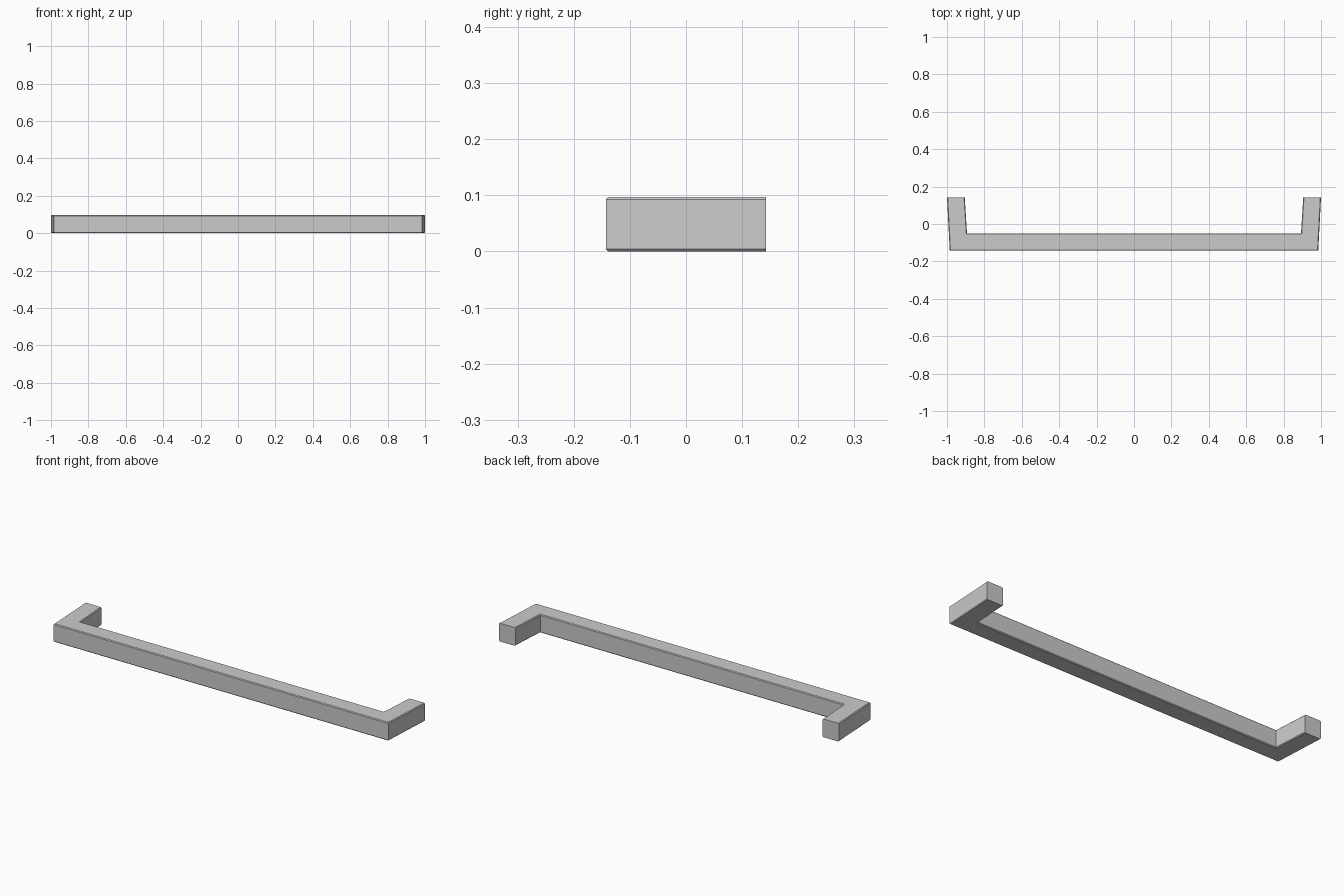
import bpy
import bmesh

cube = bpy.data.objects.get("Cube")
if cube:
    bpy.data.objects.remove(cube, do_unlink=True)

HEIGHT = 0.097
BACK = 0.143
CHAMFER = 0.004

# Brushed metal colour
metal = bpy.data.materials.new("light_grey_metal")
metal.use_nodes = True
grey = (0.6, 0.6, 0.6, 1)
metal.diffuse_color = grey
metal.node_tree.nodes["Principled BSDF"].inputs["Base Color"].default_value = grey

# Plan outline: left half, mirrored to give the whole bracket shape
half = [(0.985, -BACK), (1.0, BACK), (0.905, BACK), (0.893, -0.05)]
outline = half + [(-x, y) for x, y in reversed(half)]

# Pull handle: outline extruded upwards
bm = bmesh.new()
base = bm.faces.new([bm.verts.new((x, y, 0)) for x, y in outline])
result = bmesh.ops.extrude_face_region(bm, geom=[base], use_keep_orig=True)
top = [v for v in result["geom"] if isinstance(v, bmesh.types.BMVert)]
bmesh.ops.translate(bm, verts=top, vec=(0, 0, HEIGHT))
bmesh.ops.recalc_face_normals(bm, faces=bm.faces)

# Fine chamfer along the bar and arms, leaving the mounting ends square
edges = []
for e in bm.edges:
    a, b = (v.co for v in e.verts)
    level = abs(a.z - b.z) < 0.001
    at_end = min(a.y, b.y) > BACK - 0.001
    if level and not at_end:
        edges.append(e)
bmesh.ops.bevel(bm, geom=edges, offset=CHAMFER, segments=1,
                profile=0.5, affect="EDGES")
bmesh.ops.recalc_face_normals(bm, faces=bm.faces)

mesh = bpy.data.meshes.new("pull_handle")
bm.to_mesh(mesh)
bm.free()
mesh.materials.append(metal)
handle = bpy.data.objects.new("pull_handle", mesh)
bpy.context.collection.objects.link(handle)
